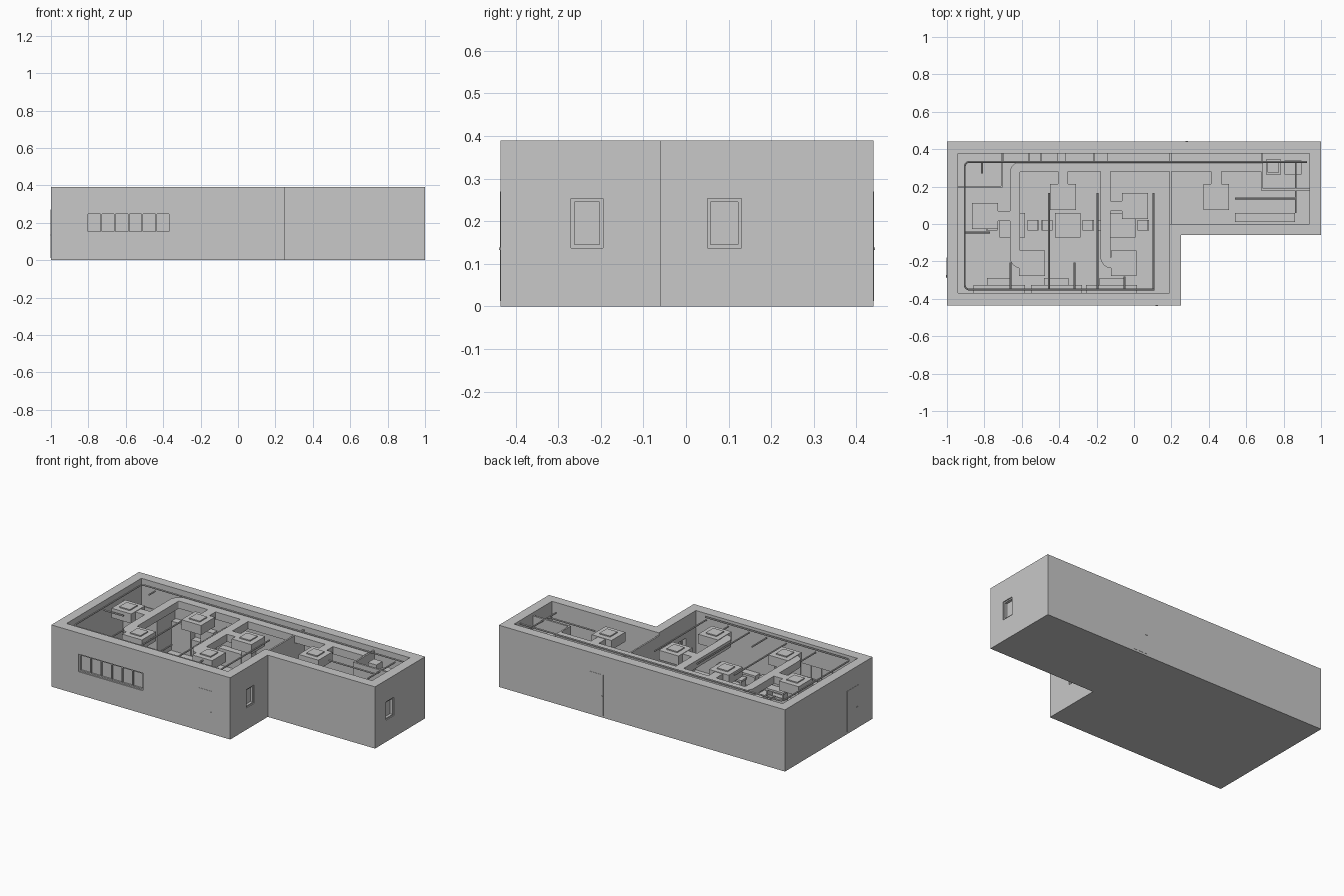
import bpy, bmesh, math
from mathutils import Vector

if "Cube" in bpy.data.objects:
    bpy.data.objects.remove(bpy.data.objects["Cube"])

GREY = bpy.data.materials.new("wall grey")
GREY.diffuse_color = (0.58, 0.58, 0.58, 1)
GREY.use_nodes = True
GREY.node_tree.nodes["Principled BSDF"].inputs["Base Color"].default_value = GREY.diffuse_color


def finish(name, bm):
    bmesh.ops.recalc_face_normals(bm, faces=bm.faces)
    me = bpy.data.meshes.new(name)
    bm.to_mesh(me)
    bm.free()
    me.materials.append(GREY)
    ob = bpy.data.objects.new(name, me)
    bpy.context.collection.objects.link(ob)
    return ob


def add_box(bm, x0, x1, y0, y1, z0, z1):
    vs = bmesh.ops.create_cube(bm, size=1)["verts"]
    for v in vs:
        v.co = Vector((x0 + (v.co.x + .5) * (x1 - x0),
                       y0 + (v.co.y + .5) * (y1 - y0),
                       z0 + (v.co.z + .5) * (z1 - z0)))


def boxes(name, *specs):
    bm = bmesh.new()
    for s in specs:
        add_box(bm, *s)
    return finish(name, bm)


def rounded(points, r):
    """Replace each right-angle corner of a flat path with an arc."""
    pts = [Vector(p) for p in points]
    out = [pts[0]]
    for a, p, b in zip(pts, pts[1:], pts[2:]):
        d1, d2 = (p - a).normalized(), (b - p).normalized()
        c = p - d1 * r + d2 * r
        for i in range(9):
            t = i * math.pi / 16
            out.append(c - d2 * r * math.cos(t) + d1 * r * math.sin(t))
    return out + [pts[-1]]


def sweep(name, path, profile, r=0.03):
    """Sweep a closed (side, height) profile along a flat path."""
    pts = rounded(path, r)
    bm = bmesh.new()
    rings = []
    for i, p in enumerate(pts):
        t = (pts[min(i + 1, len(pts) - 1)] - pts[max(i - 1, 0)]).normalized()
        n = Vector((-t.y, t.x))
        rings.append([bm.verts.new((p.x + n.x * s, p.y + n.y * s, z)) for s, z in profile])
    k = len(profile)
    for a, b in zip(rings, rings[1:]):
        for j in range(k):
            bm.faces.new((a[j], a[(j + 1) % k], b[(j + 1) % k], b[j]))
    bm.faces.new(rings[0])
    bm.faces.new(rings[-1])
    return finish(name, bm)


def duct(name, path, r=0.035):
    w = 0.027
    return sweep(name, path, [(-w, .325), (w, .325), (w, .372), (-w, .372)], r)


def pipe(name, path, z=0.35, rad=0.005):
    ring = [(rad * math.cos(a * math.pi / 4), z + rad * math.sin(a * math.pi / 4)) for a in range(8)]
    return sweep(name, path, ring, 0.025)


# Outer shell: L-shaped walls with floor
H, FLOOR = 0.39, 0.015
outer = [(-1, -.435), (.25, -.435), (.25, -.06), (1, -.06), (1, .44), (-1, .44)]
inner = [(-.94, -.37), (.19, -.37), (.19, 0), (.937, 0), (.937, .378), (-.94, .378)]
bm = bmesh.new()
o0, o1 = [[bm.verts.new((x, y, z)) for x, y in outer] for z in (0, H)]
i1, i0 = [[bm.verts.new((x, y, z)) for x, y in inner] for z in (H, FLOOR)]
for a, b in ((o0, o1), (o1, i1), (i1, i0)):
    for j in range(6):
        k = (j + 1) % 6
        bm.faces.new((a[j], a[k], b[k], b[j]))
bm.faces.new(o0)
bm.faces.new(i0)
shell = finish("outer_walls_and_floor", bm)

# Window openings
cutter = boxes("window_cutter",
               (-.81, -.36, -.5, -.3, .145, .256),
               (.15, .3, -.27, -.195, .137, .253),
               (.9, 1.1, .05, .13, .137, .253))
mod = shell.modifiers.new("windows", "BOOLEAN")
mod.operation, mod.solver, mod.object = "DIFFERENCE", "EXACT", cutter
bpy.context.view_layer.objects.active = shell
bpy.ops.object.modifier_apply(modifier=mod.name)
bpy.data.objects.remove(cutter)

# Front window row: glass, rails and mullions
f = 0.008
bars = [(x - f / 2, x + f / 2, -.428, -.405, .145, .256) for x in [-.806 + i * .0737 for i in range(7)]]
boxes("front_window_row", (-.81, -.36, -.417, -.411, .145, .256),
      (-.81, -.36, -.428, -.405, .145, .153), (-.81, -.36, -.428, -.405, .248, .256), *bars)

# Side windows
for name, x, y0, y1 in (("side_window_near", .25, -.27, -.195), ("side_window_far", 1, .05, .13)):
    boxes(name, (x - .028, x - .022, y0, y1, .137, .253),
          (x - .035, x - .006, y0, y0 + f, .137, .253), (x - .035, x - .006, y1 - f, y1, .137, .253),
          (x - .035, x - .006, y0, y1, .137, .137 + f), (x - .035, x - .006, y0, y1, .253 - f, .253))

# Flush outside doors with handles
boxes("front_door", (.03, .13, -.4365, -.43, .013, .27), (.115, .128, -.439, -.436, .133, .138))
boxes("back_door", (.27, .37, .435, .4415, .013, .27), (.275, .288, .441, .444, .133, .138))
boxes("left_door", (-1.0015, -.995, -.29, -.18, .013, .27), (-1.004, -1.001, -.285, -.272, .133, .138))

# Thin inner partitions
boxes("main_partition", (.19, .2, 0, .378, FLOOR, .37))
boxes("corner_room_walls", (-.712, -.704, .2, .378, FLOOR, .32), (-.94, -.704, .195, .203, FLOOR, .32))
boxes("closet_walls", (.68, .69, .18, .378, FLOOR, .37), (.68, .937, .178, .19, FLOOR, .37))

# Air ducts: main run, branches and short feeders
duct("main_duct", [(.68, .307), (-.637, .307), (-.637, -.21), (-.595, -.21)])
duct("centre_branch_duct", [(-.153, .3), (-.153, -.21), (-.11, -.21)])
for i, (a, b) in enumerate((((-.38, .29), (-.38, .2)), ((.44, .29), (.44, .2)),
                            ((-.14, .097), (-.05, .097)), ((-.65, .043), (-.74, .043)))):
    duct("duct_feeder_%d" % i, [a, b])

# Ceiling outlet boxes with raised centre plate
for i, (x, y) in enumerate(((-.797, .043), (-.38, .145), (.005, .097),
                            (-.545, -.21), (-.055, -.21), (.44, .145))):
    boxes("air_outlet_%d" % i, (x - .069, x + .069, y - .069, y + .069, .315, .375),
          (x - .037, x + .037, y - .037, y + .037, .3, .382))

# Overhead pipes
pipe("ring_pipe", [(.925, .332), (-.905, .332), (-.905, -.35), (.11, -.35)], .378)
for i, (x, y0, y1) in enumerate(((-.455, -.35, .165), (-.195, -.35, .165), (.105, -.35, .165),
                                 (-.66, -.35, -.205), (-.318, -.35, -.205), (-.05, -.35, -.28),
                                 (-.812, .27, .332), (.865, .06, .332))):
    pipe("branch_pipe_%d" % i, [(x, y0), (x, y1)], .36)
pipe("left_cross_pipe", [(-.905, -.045), (-.77, -.045)], .36)
pipe("right_cross_pipe", [(.54, .137), (.865, .137)], .36)

# Dining tables with a seat on both sides
for i, x in enumerate((-.65, -.355, -.06)):
    boxes("table_%d" % i, (x - .068, x + .068, -.073, .06, .112, .124),
          (x - .012, x + .012, -.018, .006, FLOOR, .112), (x - .04, x + .04, -.045, .033, FLOOR, .022))
    for s in (-1, 1):
        c, back = x + s * .108, x + s * .136
        legs = [(c + u - .003, c + u + .003, v - .003, v + .003, FLOOR, .07)
                for u in (-.022, .022) for v in (-.032, .018)]
        boxes("seat_%d_%s" % (i, "left" if s < 0 else "right"),
              (c - .028, c + .028, -.036, .022, .07, .078),
              (back - .004, back + .004, -.036, .022, .07, .15), *legs)

# Desks and chairs along the front wall
for i, x in enumerate((-.72, -.415, -.12)):
    boxes("desk_%d" % i, (x - .137, x + .137, -.37, -.325, .1, .112),
          (x - .137, x - .127, -.37, -.325, FLOOR, .1), (x + .127, x + .137, -.37, -.325, FLOOR, .1))
    boxes("desk_chair_%d" % i, (x - .065, x + .065, -.345, -.288, .066, .078),
          (x - .06, x - .05, -.34, -.293, FLOOR, .066), (x + .05, x + .06, -.34, -.293, FLOOR, .066))

# Cabinets along the back wall
for i, (x0, x1, z) in enumerate(((-.7, -.565, .2), (-.56, -.5, .12), (-.495, -.41, .2),
                                 (-.37, -.215, .12), (-.21, -.14, .24))):
    boxes("cabinet_%d" % i, (x0, x1, .335, .378, FLOOR, z))

# Closet equipment and right room bench
boxes("equipment_rack", (.705, .785, .265, .345, FLOOR, .3), (.715, .775, .275, .335, .3, .34))
boxes("equipment_tank", (.805, .895, .265, .34, FLOOR, .31))
boxes("right_room_bench", (.54, .86, .01, .06, .09, .1), (.54, .55, .01, .06, FLOOR, .09),
      (.85, .86, .01, .06, FLOOR, .09))
